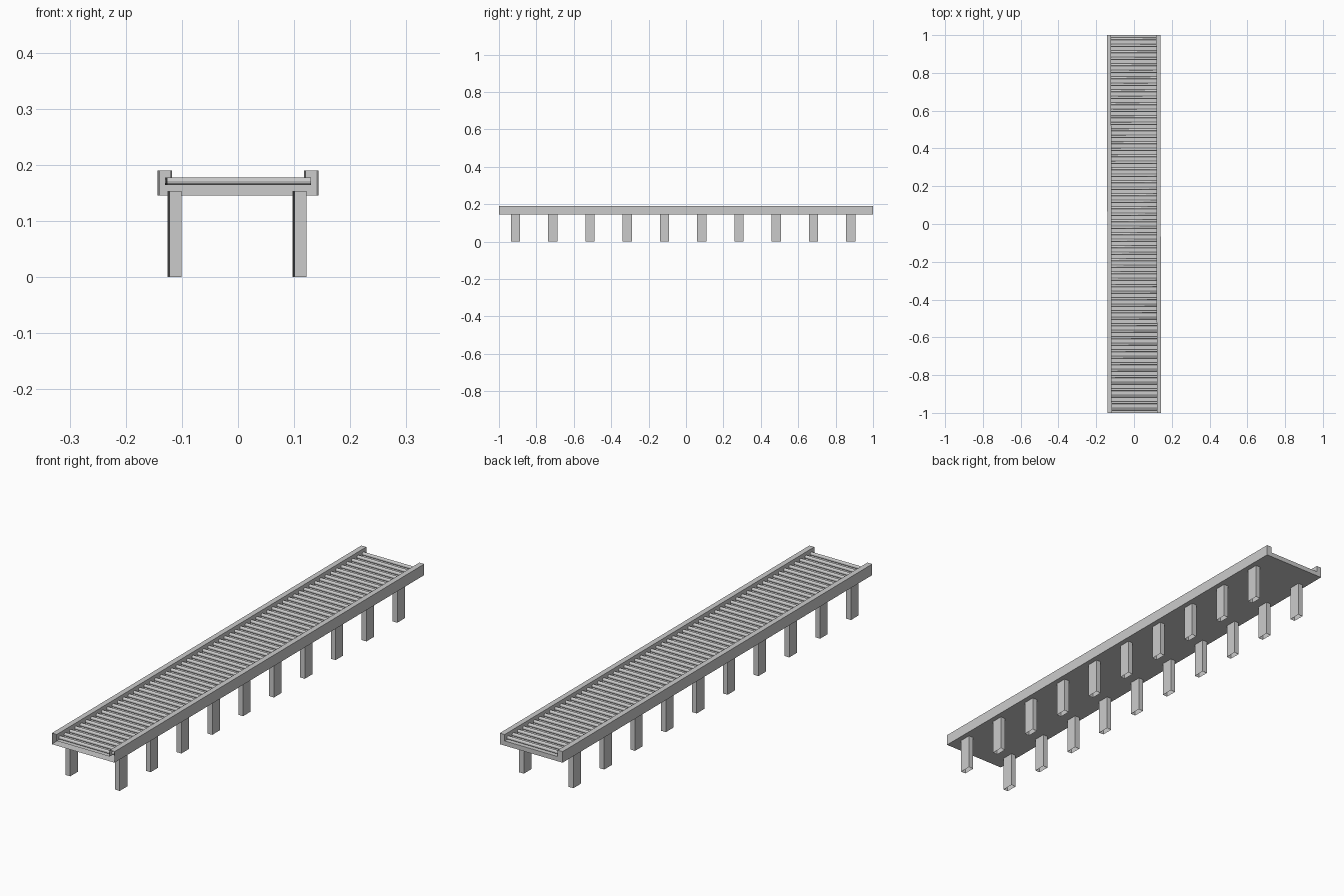
import bpy, bmesh, math
from mathutils import Matrix

if "Cube" in bpy.data.objects:
    bpy.data.objects.remove(bpy.data.objects["Cube"])

SKEW = Matrix.Rotation(0.0018, 4, 'Z')  # the model sits very slightly turned


def finish(name, bm, recalc=True):
    if recalc:
        bmesh.ops.recalc_face_normals(bm, faces=bm.faces)
    bm.transform(SKEW)
    mesh = bpy.data.meshes.new(name)
    bm.to_mesh(mesh)
    bm.free()
    obj = bpy.data.objects.new(name, mesh)
    bpy.context.collection.objects.link(obj)
    return obj


# Conveyor bed: hollow channel with side rails, open at the front, closed at the back
half = [(0.0, 0.145), (0.1415, 0.145), (0.1415, 0.19), (0.1195, 0.19),
        (0.1195, 0.164), (0.0, 0.164)]
profile = half[1:5] + [(-x, z) for x, z in reversed(half[1:5])]
bm = bmesh.new()
front = [bm.verts.new((x, -1, z)) for x, z in profile]
back = [bm.verts.new((x, 1, z)) for x, z in profile]
n = len(profile)
for i in range(n):
    j = (i + 1) % n
    bm.faces.new((front[i], front[j], back[j], back[i]))
bm.faces.new(back[::-1])
finish("conveyor_bed", bm)

# Rollers: thin cylinders whose ends run into the hollow rails
ROLLERS = 58
bm = bmesh.new()
for i in range(ROLLERS):
    y = -0.98 + 1.96 * i / (ROLLERS - 1)
    place = Matrix.Translation((0, y, 0.1708)) @ Matrix.Rotation(math.pi / 2, 4, 'Y')
    bmesh.ops.create_cone(bm, cap_ends=True, segments=12, radius1=0.0066,
                          radius2=0.0066, depth=0.257, matrix=place)
finish("rollers", bm)

# Legs: rectangular tubes, open at the foot, tops running into the bed
for name, x in (("left_legs", -0.1133), ("right_legs", 0.1097)):
    bm = bmesh.new()
    for i in range(10):
        y = -0.912 + 0.1992 * i
        place = Matrix.Translation((x, y, 0.0765)) @ Matrix.Diagonal((0.0215, 0.049, 0.153, 1))
        bmesh.ops.create_cube(bm, size=1, matrix=place)
    feet = [f for f in bm.faces if f.calc_center_median().z < 0.001]
    bmesh.ops.delete(bm, geom=feet, context='FACES_ONLY')
    finish(name, bm, recalc=False)
